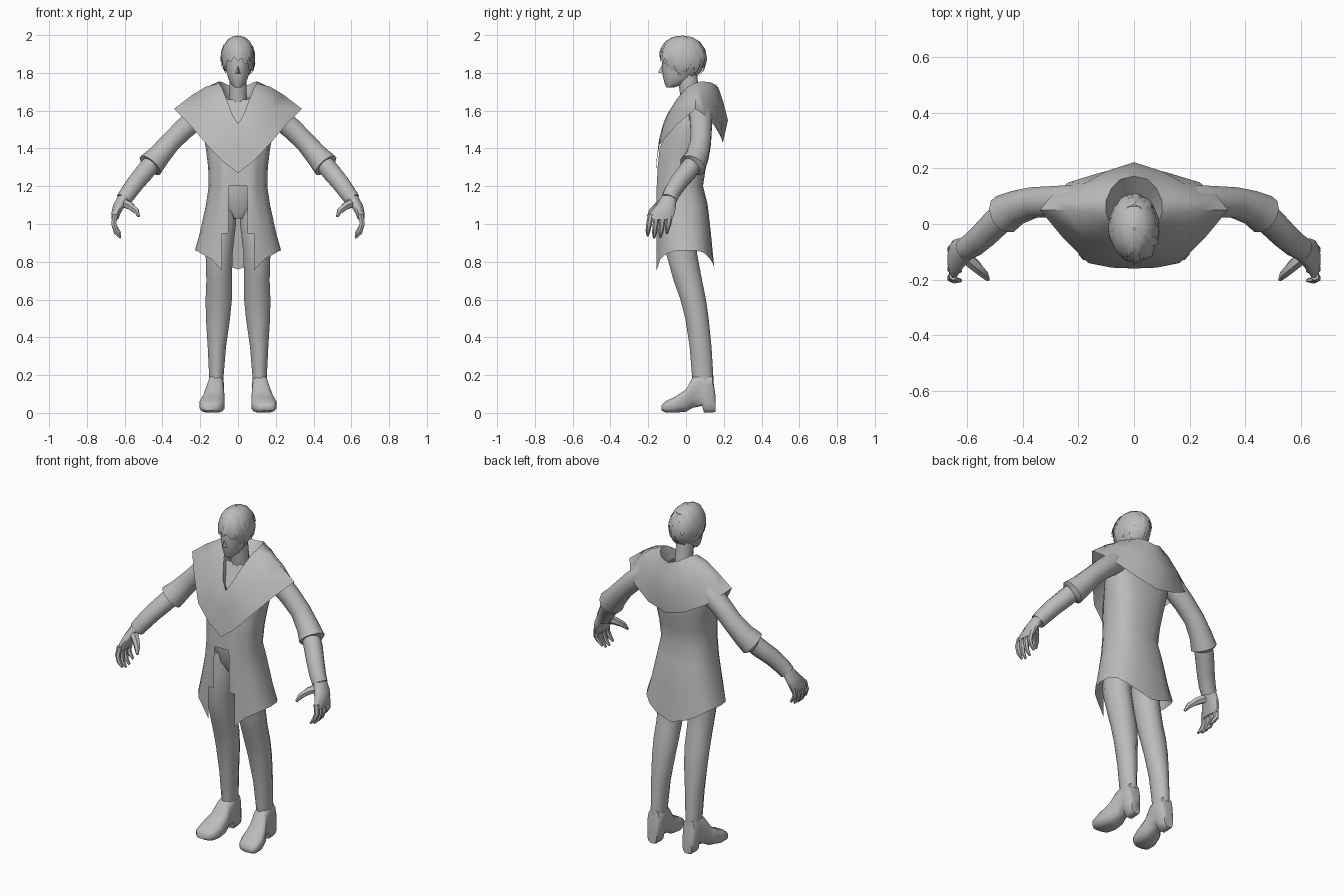
import bpy, bmesh, math, random
from mathutils import Vector

if "Cube" in bpy.data.objects:
    bpy.data.objects.remove(bpy.data.objects["Cube"])

random.seed(4)
grey = bpy.data.materials.new("plain grey")
grey.diffuse_color = (0.5, 0.5, 0.5, 1)
grey.use_nodes = True
grey.node_tree.nodes["Principled BSDF"].inputs["Base Color"].default_value = grey.diffuse_color


def make(name, verts, faces, mirror=False, angle=50):
    """Mesh object with smooth shading, optionally mirrored across x = 0."""
    bm = bmesh.new()
    vs = [bm.verts.new(v) for v in verts]
    for f in faces:
        bm.faces.new([vs[i] for i in f])
    bmesh.ops.recalc_face_normals(bm, faces=bm.faces)
    me = bpy.data.meshes.new(name)
    bm.to_mesh(me)
    bm.free()
    for p in me.polygons:
        p.use_smooth = True
    me.set_sharp_from_angle(angle=math.radians(angle))
    me.materials.append(grey)
    ob = bpy.data.objects.new(name, me)
    bpy.context.collection.objects.link(ob)
    if mirror:
        m = ob.modifiers.new("mirror", 'MIRROR')
        m.merge_threshold = 0.0005
    return ob


def loft(name, rings, mirror=False, angle=50):
    """Closed rings joined in order, with capped ends."""
    n = len(rings[0])
    verts = [p for r in rings for p in r]
    faces = [(i * n + j, i * n + (j + 1) % n, (i + 1) * n + (j + 1) % n, (i + 1) * n + j)
             for i in range(len(rings) - 1) for j in range(n)]
    faces += [tuple(range(n)), tuple(range(len(verts) - n, len(verts)))]
    return make(name, verts, faces, mirror, angle)


def oval(c, u, v, n=12, e=1.0):
    out = []
    for k in range(n):
        a = 2 * math.pi * (k + 0.5) / n
        cu, sv = math.cos(a), math.sin(a)
        out.append(Vector(c) + Vector(u) * math.copysign(abs(cu) ** e, cu)
                   + Vector(v) * math.copysign(abs(sv) ** e, sv))
    return out


def stack(name, rows, mirror=False, n=12):
    """Horizontal ovals: x, y, z, half width, half depth."""
    return loft(name, [oval(r[:3], (r[3], 0, 0), (0, r[4], 0), n) for r in rows], mirror)


def tube(name, rows, n=10, angle=50):
    """Round limb following a path: x, y, z, radius."""
    pts = [Vector(r[:3]) for r in rows]
    rings = []
    for i, r in enumerate(rows):
        t = (pts[min(i + 1, len(pts) - 1)] - pts[max(i - 1, 0)]).normalized()
        u = t.cross(Vector((0, 1, 0))).normalized()
        rings.append(oval(pts[i], u * r[3], t.cross(u) * r[3], n))
    return loft(name, rings, True, angle)


def sheet(name, rows, skip=lambda i, j: False, mirror=True, angle=50):
    """Open grid surface."""
    n = len(rows[0])
    faces = [(i * n + j, i * n + j + 1, (i + 1) * n + j + 1, (i + 1) * n + j)
             for i in range(len(rows) - 1) for j in range(n - 1) if not skip(i, j)]
    return make(name, [p for r in rows for p in r], faces, mirror, angle)


# Legs and hips
stack("leg", [(.085, -.01, 1.13, .08, .09), (.09, -.015, 1.0, .082, .095), (.1, -.025, .85, .074, .085),
              (.1, .01, .7, .07, .078), (.102, .038, .6, .072, .07), (.106, .058, .5, .066, .064),
              (.112, .077, .35, .05, .06), (.115, .09, .17, .038, .058)], True)
stack("hips", [(0, -.01, 1.03, .04, .07), (0, -.01, 1.08, .13, .09), (0, -.02, 1.18, .14, .095),
               (0, -.02, 1.3, .13, .1)])

# Heeled shoes: y, bottom, top, centre x, half width
shoe = [(-.13, .012, .04, .148, .035), (-.11, .002, .062, .143, .058), (-.06, 0, .085, .137, .068),
        (0, .005, .125, .128, .058), (.035, .025, .19, .12, .045), (.085, .035, .215, .116, .042),
        (.095, 0, .215, .116, .042), (.14, 0, .2, .116, .04), (.155, .005, .1, .116, .03)]
loft("shoe", [oval((x, y, (b + t) / 2), (w, 0, 0), (0, 0, (t - b) / 2), 12, .65)
              for y, b, t, x, w in shoe], True)

# Coat, open at the front with stepped edges: z, half width, front y, back y
coat = [(1.66, .1, -.02, .09), (1.6, .19, -.05, .12), (1.5, .19, -.1, .13), (1.4, .17, -.14, .125),
        (1.3, .158, -.15, .105), (1.2, .155, -.155, .09), (1.1, .17, -.155, .115),
        (.95, .203, -.155, .132), (.86, .228, -.155, .15)]
rows = []
for i, (z, w, f, b) in enumerate(coat):
    hem = i == len(coat) - 1
    c, d = (f + b) / 2, (b - f) / 2
    row = [(0, f, z), (min(.05, w * .3), f, z), (min(.085, w * .5), f, .755 if hem else z)]
    for k in range(9):
        a = math.radians(-58 + k * 18.5)
        x, y = w * math.cos(a) ** .75 if k < 8 else 0, math.sin(a)
        y = c + d * math.copysign(abs(y) ** .85, y)
        drop = (.045, .02, .003, 0, 0, .01, .04, .07, .1)[k] if hem else 0
        row.append((x, y, z - drop))
    rows.append(row)
sheet("coat", rows, lambda i, j: (j == 0 and i >= 5) or (j == 1 and i >= 7))

# Shoulder cape with rolled collar, half outlines from front to back
inner = [(0, -.1, 1.52), (.025, -.085, 1.55), (.045, -.05, 1.6), (.06, -.01, 1.65), (.065, .03, 1.67),
         (.065, .06, 1.67), (.05, .08, 1.67), (.03, .09, 1.66), (0, .09, 1.66)]
collar = [(0, -.115, 1.53), (.03, -.1, 1.58), (.06, -.05, 1.66), (.085, 0, 1.72), (.1, .04, 1.745),
          (.1, .085, 1.755), (.08, .13, 1.75), (.05, .16, 1.735), (0, .172, 1.72)]
middle = [(0, -.145, 1.43), (.06, -.14, 1.46), (.12, -.12, 1.52), (.18, -.05, 1.61), (.24, .05, 1.685),
          (.235, .09, 1.67), (.18, .145, 1.64), (.1, .19, 1.58), (0, .222, 1.55)]
edge = [(0, -.16, 1.27), (.08, -.157, 1.33), (.165, -.14, 1.42), (.255, -.05, 1.525), (.338, .05, 1.61),
        (.3, .1, 1.575), (.235, .15, 1.52), (.12, .185, 1.46), (0, .195, 1.43)]
roll = [(a[0] * .5 + b[0] * .5, a[1] * .5 + b[1] * .5, a[2] * .5 + b[2] * .5 + .012)
        for a, b in zip(collar, middle)]
sheet("cape", [inner, collar, roll, middle, edge], angle=60)

# Arms: sleeve with flared cuff, forearm
tube("sleeve", [(.17, .07, 1.6, .06), (.22, .08, 1.56, .062), (.29, .08, 1.5, .058), (.36, .078, 1.43, .056),
                (.42, .06, 1.36, .062), (.465, .035, 1.31, .072), (.47, .03, 1.305, .05)], 12, 40)
tube("forearm", [(.44, .05, 1.34, .05), (.49, .01, 1.28, .052), (.54, -.04, 1.22, .049),
                 (.58, -.075, 1.165, .046), (.605, -.09, 1.13, .043)])

# Hands
stack("palm", [(.6, -.088, 1.15, .035, .04), (.628, -.105, 1.1, .034, .054), (.645, -.125, 1.06, .026, .068),
               (.652, -.135, 1.025, .018, .066)], True)
for i in range(4):
    y, s = -.187 + i * .034, (0, .012, .008, -.012)[i]
    tube("finger", [(.65, y, 1.05, .016), (.658, y - .008, 1.0, .015), (.645, y - .014, .965 - s, .013),
                    (.622, y - .016, .938 - s, .006)], 6)
tube("thumb", [(.615, -.11, 1.115, .026), (.57, -.15, 1.095, .022), (.54, -.18, 1.07, .017),
               (.525, -.2, 1.04, .007)], 6)

# Neck, head and nose
stack("neck", [(0, .04, 1.58, .06, .06), (0, .02, 1.68, .048, .052), (0, .005, 1.8, .047, .055)])
stack("head", [(0, -.085, 1.722, .018, .018), (0, -.062, 1.74, .037, .05), (0, -.04, 1.77, .053, .08),
               (0, -.03, 1.81, .063, .098), (0, -.02, 1.86, .07, .108), (0, -.015, 1.92, .072, .105),
               (0, -.01, 1.97, .05, .08)], n=14)
make("nose", [(-.014, -.12, 1.795), (.014, -.12, 1.795), (0, -.122, 1.85), (0, -.148, 1.802)],
     [(0, 1, 3), (1, 2, 3), (2, 0, 3), (0, 2, 1)])


# Hair: cap over the skull with a jagged lower edge
def scalp(theta, phi, s=1.0):
    r = max(0.0, math.sin(phi)) ** .85 * s
    return Vector((.088 * r * math.cos(theta), -.017 + .121 * r * math.sin(theta),
                   1.88 + .117 * s * math.cos(phi)))


def hairline(theta):
    front = max(0.0, -math.sin(theta))
    left = max(0.0, -math.cos(theta))
    return 2.45 - .85 * front ** 1.5 - .25 * left


cols = 28
ts = [2 * math.pi * k / cols for k in range(cols + 1)]
sheet("hair_cap", [[scalp(t, .02 + (hairline(t) + (.14 if k % 2 else -.06)) * i / 7)
                    for k, t in enumerate(ts)] for i in range(8)], mirror=False)

# Pointed locks, falling from a parting towards the right and the back
for k in range(26):
    t = math.radians(-95 + k * 11.5 + random.uniform(-4, 4))
    end = hairline(t) + random.uniform(-.7, .12)
    start = max(.2, end - random.uniform(.9, 1.2))
    lean, lift = random.uniform(-.25, .1), random.uniform(.05, .12)
    rows = []
    for s in range(4):
        f = s / 3
        p = start + (end - start) * f
        w = (.1, .17, .13, .004)[s]
        c = t + lean * f
        out = 1 + lift * f * math.sin(p)
        rows.append([scalp(c - w, p, out), scalp(c, p, out + .035 * (1 - f) * math.sin(p)),
                     scalp(c + w, p, out)])
    sheet("hair_lock", rows, mirror=False, angle=30)
